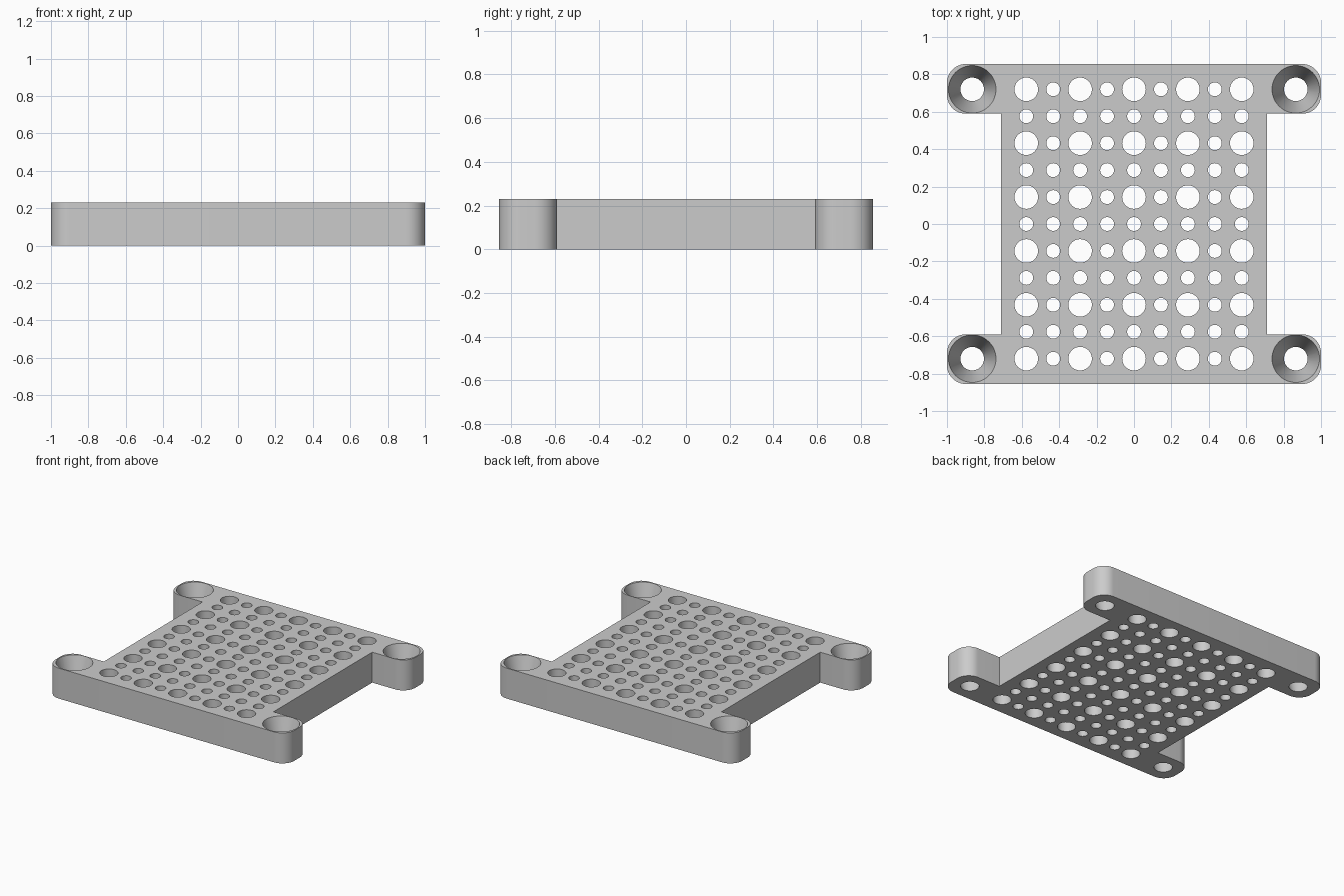
import bpy, bmesh, math
from mathutils import Matrix

if "Cube" in bpy.data.objects:
    bpy.data.objects.remove(bpy.data.objects["Cube"])

HEIGHT = 0.23
HALF_X, HALF_Y = 1.0, 0.855        # outer size of the mounting ears
BODY_X, EAR_Y = 0.71, 0.59         # body edge and inner edge of the ears
CORNER = 0.1
PITCH = 0.144
BIG, SMALL = 0.063, 0.037
SCREW_X, SCREW_Y, SINK = 0.865, 0.72, 0.127

grey = bpy.data.materials.new("plain grey")
grey.use_nodes = True
colour = (0.6, 0.6, 0.6, 1)
grey.diffuse_color = colour
grey.node_tree.nodes["Principled BSDF"].inputs["Base Color"].default_value = colour


def make_object(name, bm):
    mesh = bpy.data.meshes.new(name)
    bm.to_mesh(mesh)
    bm.free()
    mesh.materials.append(grey)
    obj = bpy.data.objects.new(name, mesh)
    bpy.context.collection.objects.link(obj)
    return obj


def arc(cx, cy, start, steps=12):
    """Quarter circle, counter-clockwise from the start angle."""
    angles = [start + math.pi / 2 * i / steps for i in range(steps + 1)]
    return [(cx + CORNER * math.cos(a), cy + CORNER * math.sin(a)) for a in angles]


def drill(bm, x, y, r_bottom, r_top, segments):
    """Tapered or straight cutter passing beyond both faces of the plate."""
    over = 0.02
    extra = (r_top - r_bottom) / HEIGHT * over
    bmesh.ops.create_cone(
        bm, cap_ends=True, segments=segments,
        radius1=r_bottom - extra, radius2=r_top + extra, depth=HEIGHT + 2 * over,
        matrix=Matrix.Translation((x, y, HEIGHT / 2)))


# Plate outline: one quarter, mirrored, then rotated half a turn
ear_x = HALF_X - CORNER
quarter = ([(BODY_X, EAR_Y)]
           + arc(ear_x, EAR_Y + CORNER, -math.pi / 2)
           + arc(ear_x, HALF_Y - CORNER, 0))
upper = quarter + [(-x, y) for x, y in reversed(quarter)]
outline = upper + [(-x, -y) for x, y in upper]

bm = bmesh.new()
base = bm.faces.new([bm.verts.new((x, y, 0)) for x, y in outline])
top = bmesh.ops.extrude_face_region(bm, geom=[base])["geom"]
bmesh.ops.translate(bm, vec=(0, 0, HEIGHT),
                    verts=[v for v in top if isinstance(v, bmesh.types.BMVert)])
bmesh.ops.recalc_face_normals(bm, faces=bm.faces)
plate = make_object("perforated_plate", bm)

# Grid of vent holes and four countersunk screw holes
bm = bmesh.new()
for i in range(-4, 5):
    for j in range(-5, 6):
        large = i % 2 == 0 and j % 2 == 1
        r = BIG if large else SMALL
        drill(bm, i * PITCH, j * PITCH, r, r, 32 if large else 24)
for sx in (-1, 1):
    for sy in (-1, 1):
        drill(bm, sx * SCREW_X, sy * SCREW_Y, BIG, SINK, 48)
cutter = make_object("hole_cutter", bm)
cutter.hide_render = True

# Cut the holes, then discard the cutter
cut = plate.modifiers.new("holes", "BOOLEAN")
cut.operation = "DIFFERENCE"
cut.solver = "EXACT"
cut.object = cutter
bpy.ops.object.select_all(action="DESELECT")
bpy.context.view_layer.objects.active = plate
plate.select_set(True)
bpy.ops.object.modifier_apply(modifier=cut.name)
bpy.data.objects.remove(cutter)

# Round walls smooth, rims sharp
bpy.ops.object.shade_smooth_by_angle(angle=math.radians(30))
